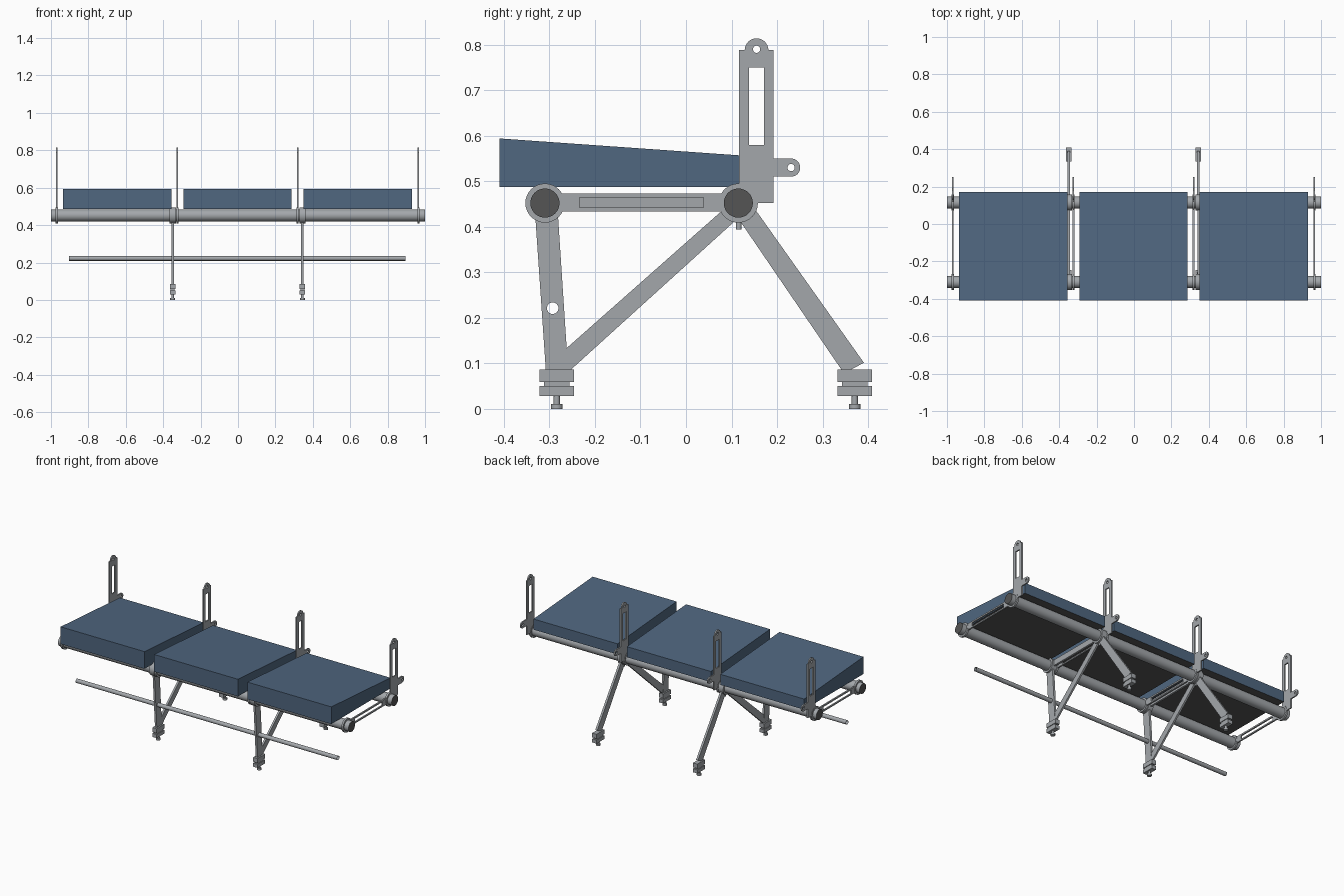
import bpy, bmesh, math
from mathutils import Matrix

if "Cube" in bpy.data.objects:
    bpy.data.objects.remove(bpy.data.objects["Cube"])


def material(name, rgb):
    m = bpy.data.materials.new(name)
    m.diffuse_color = (*rgb, 1)
    m.use_nodes = True
    m.node_tree.nodes["Principled BSDF"].inputs["Base Color"].default_value = m.diffuse_color
    return m


METAL = material("grey metal", (0.37, 0.39, 0.41))
BLUE = material("blue fabric", (0.08, 0.135, 0.215))
DARK = material("dark grey", (0.09, 0.09, 0.09))
X0 = -0.0025                       # whole row sits slightly left of centre
TUBES = {"front": (-0.31, 0.452), "rear": (0.115, 0.452)}
# local x,y,z -> world y,z,x
SIDE = Matrix(((0, 0, 1, 0), (1, 0, 0, 0), (0, 1, 0, 0), (0, 0, 0, 1)))


def add_object(name, mesh, mats):
    for m in mats:
        mesh.materials.append(m)
    ob = bpy.data.objects.new(name, mesh)
    bpy.context.collection.objects.link(ob)
    mesh.shade_smooth()
    mesh.set_sharp_from_angle(angle=math.radians(35))
    return ob


def arc(cy, cz, r, a0=0, a1=360, n=32):
    full = a1 - a0 == 360
    steps = n if full else n + 1
    return [(cy + r * math.cos(math.radians(a0 + (a1 - a0) * i / n)),
             cz + r * math.sin(math.radians(a0 + (a1 - a0) * i / n)))
            for i in range(steps)]


def rect(y0, y1, z0, z1):
    return [(y0, z0), (y1, z0), (y1, z1), (y0, z1)]


def plate(name, x, thick, outline, *holes):
    """Flat plate in the side plane with cut-out holes."""
    cu = bpy.data.curves.new(name, 'CURVE')
    cu.dimensions = '2D'
    cu.fill_mode = 'BOTH'
    cu.extrude = thick / 2
    for pts in (outline, *holes):
        sp = cu.splines.new('POLY')
        sp.points.add(len(pts) - 1)
        for p, (a, b) in zip(sp.points, pts):
            p.co = (a, b, 0, 1)
        sp.use_cyclic_u = True
    tmp = bpy.data.objects.new(name, cu)
    bpy.context.collection.objects.link(tmp)
    bpy.context.view_layer.update()
    dg = bpy.context.evaluated_depsgraph_get()
    mesh = bpy.data.meshes.new_from_object(tmp.evaluated_get(dg))
    bpy.data.objects.remove(tmp)
    mesh.materials.clear()
    mesh.transform(Matrix.Translation((x, 0, 0)) @ SIDE)
    bm = bmesh.new()
    bm.from_mesh(mesh)
    bmesh.ops.remove_doubles(bm, verts=bm.verts, dist=1e-5)
    bmesh.ops.recalc_face_normals(bm, faces=bm.faces)
    bm.to_mesh(mesh)
    bm.free()
    return add_object(name, mesh, [METAL])


def cylinder(name, loc, r, length, along_x=False, caps=True, dark_ends=False):
    bm = bmesh.new()
    bmesh.ops.create_cone(bm, cap_ends=caps, segments=32, radius1=r, radius2=r, depth=length,
                          matrix=Matrix.Translation(loc) @ (SIDE if along_x else Matrix()))
    bm.normal_update()
    if dark_ends:
        for f in bm.faces:
            f.material_index = int(abs(f.normal.x) > 0.9)
    mesh = bpy.data.meshes.new(name)
    bm.to_mesh(mesh)
    bm.free()
    return add_object(name, mesh, [METAL, DARK] if dark_ends else [METAL])


# Long cross tubes with dark end plugs
for side, (y, z) in TUBES.items():
    cylinder(f"{side}_tube", (0, y, z), 0.032, 2.0, True, True, True)

# Hollow luggage bar through the front legs
cylinder("luggage_bar", (X0 - 0.002, -0.293, 0.222), 0.0125, 1.8, True, False)

# Wedge cushions with dark undersides
for i, cx in enumerate((-0.643, 0, 0.643)):
    bm = bmesh.new()
    prof = [(-0.41, 0.487), (0.172, 0.487), (0.172, 0.553), (-0.41, 0.594)]
    base = bm.faces.new([bm.verts.new((X0 + cx - 0.289, y, z)) for y, z in prof])
    ext = bmesh.ops.extrude_face_region(bm, geom=[base])
    bmesh.ops.translate(bm, vec=(0.578, 0, 0),
                        verts=[v for v in ext['geom'] if isinstance(v, bmesh.types.BMVert)])
    bmesh.ops.recalc_face_normals(bm, faces=bm.faces)
    bm.normal_update()
    for f in bm.faces:
        f.material_index = int(f.normal.z < -0.9)
    me = bpy.data.meshes.new("cushion")
    bm.to_mesh(me)
    bm.free()
    add_object(f"cushion_{i + 1}", me, [BLUE, DARK])

# Upright outline: slotted arm with round head and rear lug
upright = ([(0.117, 0.452), (0.192, 0.452), (0.192, 0.51)]
           + arc(0.231, 0.53, 0.02, -90, 90, 16)
           + [(0.192, 0.55), (0.192, 0.788)]
           + arc(0.155, 0.788, 0.026, 0, 180, 20) + [(0.117, 0.788)])

# Four spreaders, each with rings and an upright
for i, sx in enumerate((-0.967, -0.321, 0.321, 0.967)):
    x = X0 + sx
    plate(f"upright_{i + 1}", x, 0.008, upright, arc(0.155, 0.79, 0.008, n=20),
          rect(0.138, 0.171, 0.58, 0.75), arc(0.231, 0.53, 0.008, n=20))
    plate(f"spreader_{i + 1}", x, 0.009, rect(-0.272, 0.077, 0.434, 0.473),
          rect(-0.234, 0.038, 0.442, 0.464))
    for side, (y, z) in TUBES.items():
        plate(f"{side}_ring_{i + 1}", x, 0.012, arc(y, z, 0.043), arc(y, z, 0.0315))

# Two leg frames
for tag, lx in (("left", -0.347), ("right", 0.347)):
    x = X0 + lx
    for side, (y, z) in TUBES.items():
        plate(f"{tag}_{side}_collar", x, 0.034, arc(y, z, 0.043), arc(y, z, 0.0315))
    plate(f"{tag}_frame_bar", x, 0.012, rect(-0.27, 0.075, 0.436, 0.471))
    plate(f"{tag}_front_leg", x, 0.013,
          [(-0.308, 0.084), (-0.259, 0.084), (-0.281, 0.42), (-0.331, 0.42)],
          arc(-0.293, 0.221, 0.0127, n=24))
    plate(f"{tag}_brace", x, 0.011,
          [(-0.262, 0.084), (-0.255, 0.084), (0.107, 0.412), (0.08, 0.436), (-0.266, 0.13)])
    plate(f"{tag}_rear_leg", x, 0.013,
          [(0.347, 0.078), (0.391, 0.101), (0.155, 0.434), (0.119, 0.412)])
    cylinder(f"{tag}_collar_bolt", (x, 0.116, 0.404), 0.006, 0.02)
    # Feet: two blocks, a neck, a stud and a pad
    for side, fy in (("front", -0.284), ("rear", 0.371)):
        n = f"{tag}_{side}_foot"
        plate(n + "_clamp", x, 0.03, rect(fy - 0.038, fy + 0.038, 0.059, 0.086))
        plate(n + "_neck", x, 0.022, rect(fy - 0.028, fy + 0.028, 0.05, 0.059))
        plate(n + "_block", x, 0.03, rect(fy - 0.038, fy + 0.038, 0.028, 0.05))
        cylinder(n + "_stud", (x, fy, 0.02), 0.007, 0.018)
        cylinder(n + "_pad", (x, fy, 0.0055), 0.013, 0.011)
